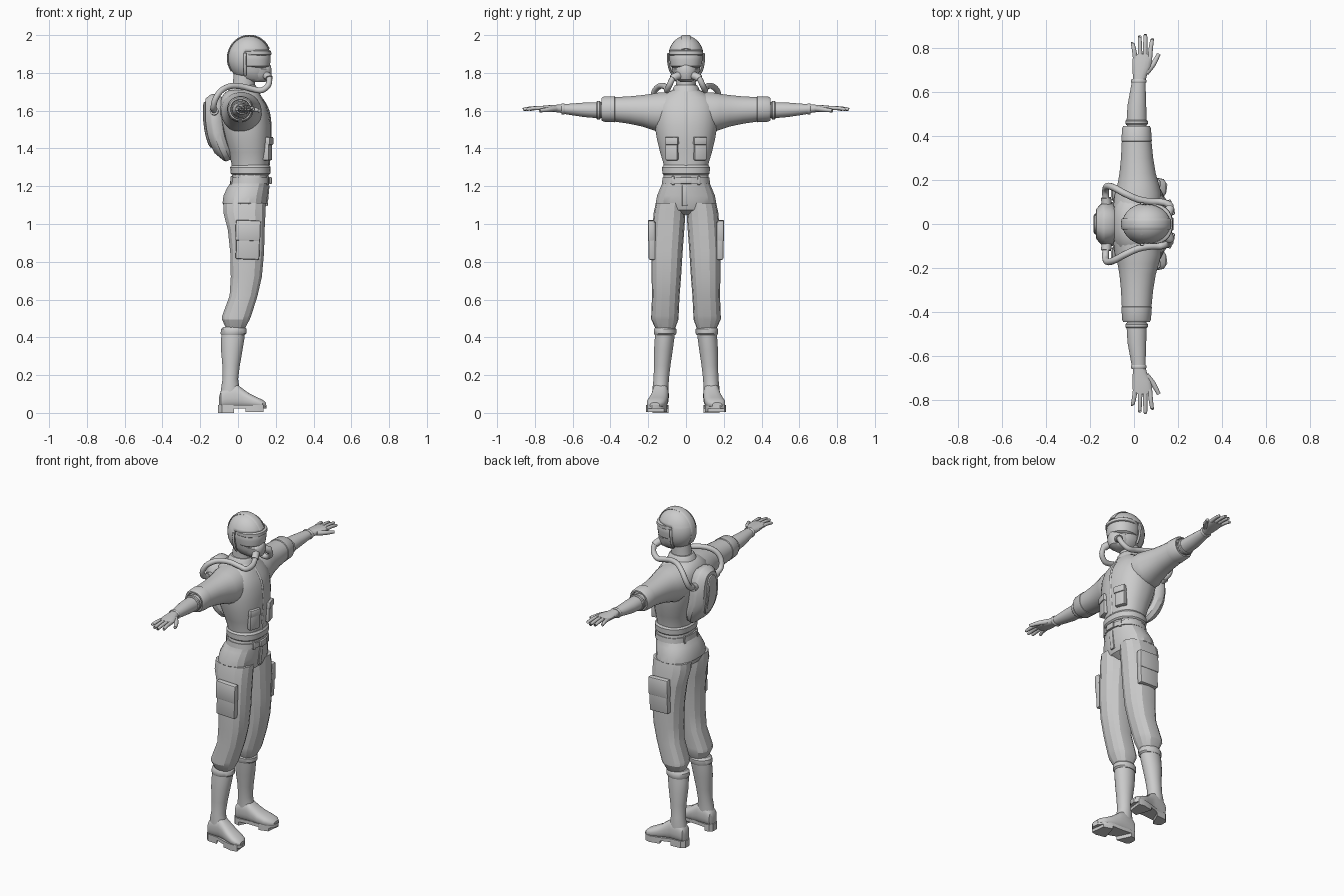
import bpy, bmesh, math
from mathutils import Vector, Matrix


def finish(name, bm, mirror=False, angle=35):
    bmesh.ops.recalc_face_normals(bm, faces=bm.faces)
    me = bpy.data.meshes.new(name)
    bm.to_mesh(me)
    bm.free()
    for p in me.polygons:
        p.use_smooth = True
    me.set_sharp_from_angle(angle=math.radians(angle))
    ob = bpy.data.objects.new(name, me)
    bpy.context.collection.objects.link(ob)
    if mirror:
        m = ob.modifiers.new("mirror", 'MIRROR')
        m.use_axis = (False, True, False)
        m.use_mirror_merge = False
    return ob


def skin(bm, loops):
    n = len(loops[0])
    for a, b in zip(loops, loops[1:]):
        for i in range(n):
            bm.faces.new((a[i], a[(i + 1) % n], b[(i + 1) % n], b[i]))
    bm.faces.new(loops[0])
    bm.faces.new(loops[-1])


def loft(name, axis, rings, n=24, p=2.3, mirror=False, angle=35, warp=None):
    """rings: (position on axis, min a, max a, min b, max b), a and b being the other axes in order"""
    bm = bmesh.new()
    loops = []
    for t, a0, a1, b0, b1 in rings:
        loop = []
        for i in range(n):
            c, s = math.cos((i + .5) * math.tau / n), math.sin((i + .5) * math.tau / n)
            a = (a0 + a1) / 2 + (a1 - a0) / 2 * math.copysign(abs(c) ** (2 / p), c)
            b = (b0 + b1) / 2 + (b1 - b0) / 2 * math.copysign(abs(s) ** (2 / p), s)
            co = {'x': (t, a, b), 'y': (a, t, b), 'z': (a, b, t)}[axis]
            loop.append(bm.verts.new(warp(*co) if warp else co))
        loops.append(loop)
    skin(bm, loops)
    return finish(name, bm, mirror, angle)


def sweep(name, pts, w, h=None, taper=1.0, steps=6, n=12, mirror=False, start=(0, 0, 1)):
    """tube through the points on a smooth path"""
    P = [Vector(q) for q in pts]
    P = [P[0] * 2 - P[1]] + P + [P[-1] * 2 - P[-2]]
    path = []
    for i in range(1, len(P) - 2):
        a, b, c, d = P[i - 1:i + 3]
        for k in range(steps):
            t = k / steps
            path.append(.5 * (2 * b + (c - a) * t + (2 * a - 5 * b + 4 * c - d) * t * t
                              + (3 * b - a - 3 * c + d) * t ** 3))
    path.append(P[-2])
    bm = bmesh.new()
    loops, nor = [], Vector(start)
    for i, q in enumerate(path):
        d = (path[min(i + 1, len(path) - 1)] - path[max(i - 1, 0)]).normalized()
        nor = (nor - d * nor.dot(d)).normalized()
        bi = d.cross(nor)
        s = 1 + (taper - 1) * i / (len(path) - 1)
        loops.append([bm.verts.new(q + nor * (w * s * math.cos(k * math.tau / n))
                                   + bi * ((h or w) * s * math.sin(k * math.tau / n))) for k in range(n)])
    skin(bm, loops)
    return finish(name, bm, mirror, 50)


def box(name, center, size, rot=(0, 0, 0), bevel=.006, mirror=False):
    bm = bmesh.new()
    bmesh.ops.create_cube(bm, size=1)
    bmesh.ops.scale(bm, vec=size, verts=bm.verts)
    bmesh.ops.bevel(bm, geom=bm.edges[:], offset=bevel, segments=2, profile=.5, affect='EDGES')
    R = Matrix.Identity(3)
    for ax, r in zip('XYZ', rot):
        R = Matrix.Rotation(math.radians(r), 3, ax) @ R
    bmesh.ops.transform(bm, matrix=Matrix.Translation(center) @ R.to_4x4(), verts=bm.verts)
    return finish(name, bm, mirror)


def slab(name, outline, z0, z1, mirror=True):
    bm = bmesh.new()
    skin(bm, [[bm.verts.new((x, y, z)) for x, y in outline] for z in (z0, z1)])
    return finish(name, bm, mirror)


# Jacket, waistband, belt, collar and neck
loft("jacket", 'z', [(1.27, -.03, .162, -.118, .118), (1.32, -.035, .163, -.12, .12), (1.38, -.05, .168, -.138, .138),
     (1.45, -.075, .174, -.155, .155), (1.52, -.092, .174, -.166, .166), (1.58, -.1, .166, -.168, .168),
     (1.63, -.1, .15, -.165, .165), (1.67, -.09, .125, -.14, .14), (1.695, -.07, .11, -.1, .1),
     (1.71, -.045, .1, -.07, .07)], n=28)
loft("jacket_waistband", 'z', [(1.26, -.03, .165, -.118, .118), (1.268, -.04, .173, -.126, .126),
     (1.3, -.042, .174, -.127, .127), (1.312, -.032, .166, -.119, .119)], n=28)
loft("belt", 'z', [(1.215, -.043, .172, -.128, .128), (1.245, -.04, .172, -.125, .125)], n=28)
loft("collar", 'z', [(1.685, -.06, .112, -.08, .08), (1.725, -.045, .1, -.066, .066), (1.735, -.035, .092, -.058, .058)])
loft("neck", 'z', [(1.68, -.035, .09, -.055, .055), (1.75, -.027, .09, -.052, .052), (1.84, -.02, .1, -.055, .055)], p=2)
box("belt_buckle", (.172, 0, 1.23), (.014, .06, .036), bevel=.004)
box("belt_loop_front", (.157, .068, 1.23), (.012, .014, .046), rot=(0, 0, 20), bevel=.003, mirror=True)
box("belt_loop_back", (-.033, .06, 1.23), (.012, .014, .046), rot=(0, 0, -15), bevel=.003, mirror=True)
sweep("jacket_zip", [(.165, 0, 1.31), (.169, 0, 1.38), (.175, 0, 1.46), (.174, 0, 1.53), (.166, 0, 1.59),
      (.148, 0, 1.635), (.122, 0, 1.673), (.108, 0, 1.7)], .008, .003, start=(0, 1, 0), n=8)

# Chest pockets with flaps
box("chest_pocket", (.156, .073, 1.395), (.034, .066, .115), rot=(0, 0, 17), mirror=True)
box("chest_pocket_flap", (.16, .073, 1.44), (.038, .072, .042), rot=(0, 0, 17), mirror=True)

# Sleeves, cuffs and forearms
loft("sleeve", 'y', [(.08, -.095, .125, 1.5, 1.7), (.14, -.088, .125, 1.485, 1.697), (.18, -.076, .115, 1.498, 1.69),
     (.23, -.067, .1, 1.515, 1.683), (.3, -.06, .088, 1.53, 1.676), (.38, -.056, .08, 1.542, 1.672)], p=2.1, mirror=True)
loft("sleeve_cuff", 'y', [(.372, -.05, .075, 1.547, 1.667), (.378, -.058, .082, 1.538, 1.677),
     (.435, -.055, .078, 1.541, 1.675), (.447, -.049, .072, 1.548, 1.668), (.447, -.04, .064, 1.556, 1.66),
     (.43, -.036, .06, 1.56, 1.656)], p=2.1, mirror=True)
loft("forearm", 'y', [(.42, -.032, .058, 1.56, 1.645), (.47, -.034, .058, 1.56, 1.645), (.54, -.03, .056, 1.566, 1.643),
     (.6, -.019, .054, 1.575, 1.638), (.66, -.008, .052, 1.585, 1.634)], p=2, mirror=True)
for nm, y0, y1, e in (("glove_top_band", .452, .474, .004), ("wrist_band", .642, .66, .003)):
    k = (y0 - .45) / .2
    x0, x1, z0, z1 = -.036 + .026 * k, .06 - .006 * k, 1.557 + .026 * k, 1.648 - .012 * k
    loft(nm, 'y', [(y0, x0, x1, z0, z1), (y0 + .005, x0 - e, x1 + e, z0 - e, z1 + e),
         (y1 - .005, x0 - e, x1 + e, z0 - e, z1 + e), (y1, x0, x1, z0, z1)], p=2, mirror=True)

# Hands
loft("palm", 'y', [(.65, -.005, .052, 1.586, 1.634), (.68, -.006, .06, 1.591, 1.632), (.715, -.008, .078, 1.593, 1.63),
     (.75, -.007, .084, 1.597, 1.627), (.775, -.003, .08, 1.602, 1.624)], n=16, mirror=True)
for nm, xb, xt, yt in (("little", .006, -.006, .826), ("ring", .028, .026, .853),
                       ("middle", .05, .052, .86), ("index", .072, .082, .842)):
    sweep(nm + "_finger", [(xb, .755, 1.613), ((xb + xt) / 2, (.765 + yt) / 2, 1.613), (xt, yt - .004, 1.608),
          (xt, yt, 1.608)], .0115, taper=.65, steps=3, n=10, mirror=True)
sweep("thumb", [(.055, .69, 1.61), (.085, .725, 1.606), (.1, .75, 1.603), (.113, .775, 1.6)], .015, taper=.6,
      steps=3, n=10, mirror=True)

# Trousers
loft("trouser_hips", 'z', [(1.05, -.03, .1, -.06, .06), (1.075, -.065, .14, -.14, .14), (1.11, -.083, .152, -.162, .162),
     (1.15, -.078, .157, -.155, .155), (1.19, -.06, .162, -.138, .138), (1.225, -.036, .165, -.123, .123),
     (1.27, -.03, .163, -.118, .118)], n=20, angle=20)
loft("trouser_leg", 'z', [(.43, -.06, .03, .065, .15), (.455, -.068, .042, .054, .166), (.495, -.086, .064, .04, .184),
     (.515, -.085, .072, .039, .184), (.62, -.046, .105, .034, .18), (.72, -.04, .128, .026, .182),
     (.85, -.043, .14, .018, .183), (.97, -.056, .143, .009, .178), (1.06, -.08, .148, .003, .171),
     (1.11, -.08, .15, .002, .16)], n=14, p=2.4, mirror=True, angle=20)
box("trouser_fly", (.155, -.006, 1.15), (.014, .03, .11), rot=(0, 5, 0), bevel=.004)

# Cargo pockets
box("cargo_pocket", (.053, .18, .915), (.125, .036, .205), rot=(0, 2, 0), bevel=.008, mirror=True)
box("cargo_pocket_flap", (.053, .184, .965), (.132, .036, .11), rot=(0, 2, 0), bevel=.008, mirror=True)

# Boots
loft("boot_top_band", 'z', [(.412, -.088, .036, .056, .166), (.42, -.093, .045, .051, .17), (.443, -.09, .046, .051, .17),
     (.455, -.078, .038, .06, .162)], mirror=True, p=2)
loft("boot_shaft", 'z', [(.07, -.095, .02, .095, .175), (.13, -.09, .008, .093, .178), (.18, -.082, .001, .09, .172),
     (.25, -.083, .01, .082, .17), (.33, -.09, .024, .07, .17), (.39, -.09, .034, .062, .166),
     (.44, -.085, .038, .057, .162)], p=2, mirror=True)
loft("boot_foot", 'x', [(-.1, .112, .155, .03, .085), (-.09, .097, .17, .025, .12), (-.06, .092, .178, .025, .15),
     (-.01, .091, .18, .025, .157), (.02, .092, .185, .025, .132), (.06, .096, .198, .025, .103), (.1, .104, .208, .025, .083),
     (.13, .118, .206, .025, .07), (.147, .14, .19, .028, .055)], p=2.5, mirror=True)
sole = [(-.105, .115), (-.105, .155), (-.085, .173), (-.02, .178), (.04, .199), (.1, .212), (.135, .205),
        (.152, .18), (.148, .145), (.125, .117), (.07, .1), (0, .1), (-.06, .093), (-.09, .098)]
slab("boot_sole", sole, .022, .042)
slab("boot_heel", [q for q in sole if q[0] < -.015] + [], 0, .03)
slab("boot_tread", [(x, y) for x, y in sole if .03 < x < .14], .004, .03)

# Head, visor and breathing mask
loft("head", 'z', [(1.755, .04, .14, -.035, .035), (1.77, .0, .155, -.055, .055), (1.81, -.025, .162, -.073, .073),
     (1.88, -.035, .16, -.08, .08), (1.94, -.02, .145, -.07, .07), (1.97, .02, .1, -.04, .04)], p=2)
loft("visor", 'z', [(1.828, .03, .155, -.07, .07), (1.836, .0, .169, -.082, .082), (1.87, -.01, .174, -.088, .088),
     (1.9, -.01, .171, -.088, .088), (1.915, 0, .16, -.08, .08)], p=2.2)
loft("visor_frame", 'z', [(1.892, .0, .168, -.086, .086), (1.897, .0, .178, -.091, .091),
     (1.915, .0, .176, -.091, .091), (1.92, .0, .166, -.086, .086)], p=2.2)
loft("mask", 'z', [(1.752, .06, .145, -.03, .03), (1.765, .05, .168, -.048, .048), (1.79, .03, .178, -.06, .06),
     (1.82, .02, .178, -.066, .066), (1.838, .02, .174, -.045, .045), (1.848, .04, .165, -.02, .02)], p=2)

# Helmet shell with a face opening
bm = bmesh.new()
bmesh.ops.create_uvsphere(bm, u_segments=32, v_segments=20, radius=1)
bmesh.ops.transform(bm, verts=bm.verts, matrix=Matrix.Translation((.06, 0, 1.877)) @ Matrix.Diagonal((.114, .096, .12, 1)))
for co, no in (((.035, 0, 0), (1, 0, 0)), ((0, 0, 1.915), (0, 0, 1)), ((0, 0, 1.785), (0, 0, 1))):
    bmesh.ops.bisect_plane(bm, geom=bm.verts[:] + bm.edges[:] + bm.faces[:], plane_co=co, plane_no=no)
gone = [f for f in bm.faces if f.calc_center_median().z < 1.785
        or (f.calc_center_median().x > .035 and f.calc_center_median().z < 1.915)]
bmesh.ops.delete(bm, geom=gone, context='FACES')
helmet = finish("helmet", bm)
sol = helmet.modifiers.new("thickness", 'SOLIDIFY')
sol.thickness = .012
arc = [math.radians(a) for a in range(24, 215, 19)]
sweep("helmet_crest", [(.06 + .114 * math.cos(a), 0, 1.877 + .12 * math.sin(a)) for a in arc], .025, .005,
      start=(0, 1, 0), steps=3)
sweep("helmet_rim", [(.038, .07, 1.787), (.037, .087, 1.82), (.036, .096, 1.87), (.037, .094, 1.905)], .008, .005,
      mirror=True, start=(1, 0, 0))

# Backpack: oval shell bent to follow the back
bend = lambda x, y, z: (x + 1.25 * max(0, 1.57 - z) ** 2, y, z)
loft("backpack", 'x', [(-.085, -.085, .085, 1.36, 1.67), (-.105, -.1, .1, 1.34, 1.685), (-.135, -.104, .104, 1.33, 1.69),
     (-.145, -.1, .1, 1.335, 1.686), (-.172, -.07, .07, 1.375, 1.665), (-.176, -.04, .04, 1.43, 1.62)],
     n=32, p=2.6, warp=bend, angle=30)
loft("backpack_panel", 'x', [(-.165, -.05, .05, 1.4, 1.65), (-.181, -.046, .046, 1.405, 1.645), (-.185, -.038, .038, 1.42, 1.63),
     (-.182, -.03, .03, 1.435, 1.615)], n=24, p=2.6, warp=bend)

# Breathing hoses from the mask over the shoulders to the pack
sweep("air_hose", [(.15, .04, 1.785), (.165, .068, 1.772), (.16, .088, 1.735), (.125, .1, 1.708), (.075, .102, 1.715),
      (.02, .112, 1.728), (-.04, .138, 1.73), (-.09, .165, 1.705), (-.12, .172, 1.66), (-.13, .15, 1.615),
      (-.125, .09, 1.595)], .0155, n=14, mirror=True)
sweep("hose_fitting", [(.145, .03, 1.79), (.16, .06, 1.778), (.164, .07, 1.77)], .021, steps=2, mirror=True)
sweep("pack_fitting", [(-.125, .08, 1.595), (-.127, .12, 1.6)], .023, steps=2, mirror=True)
